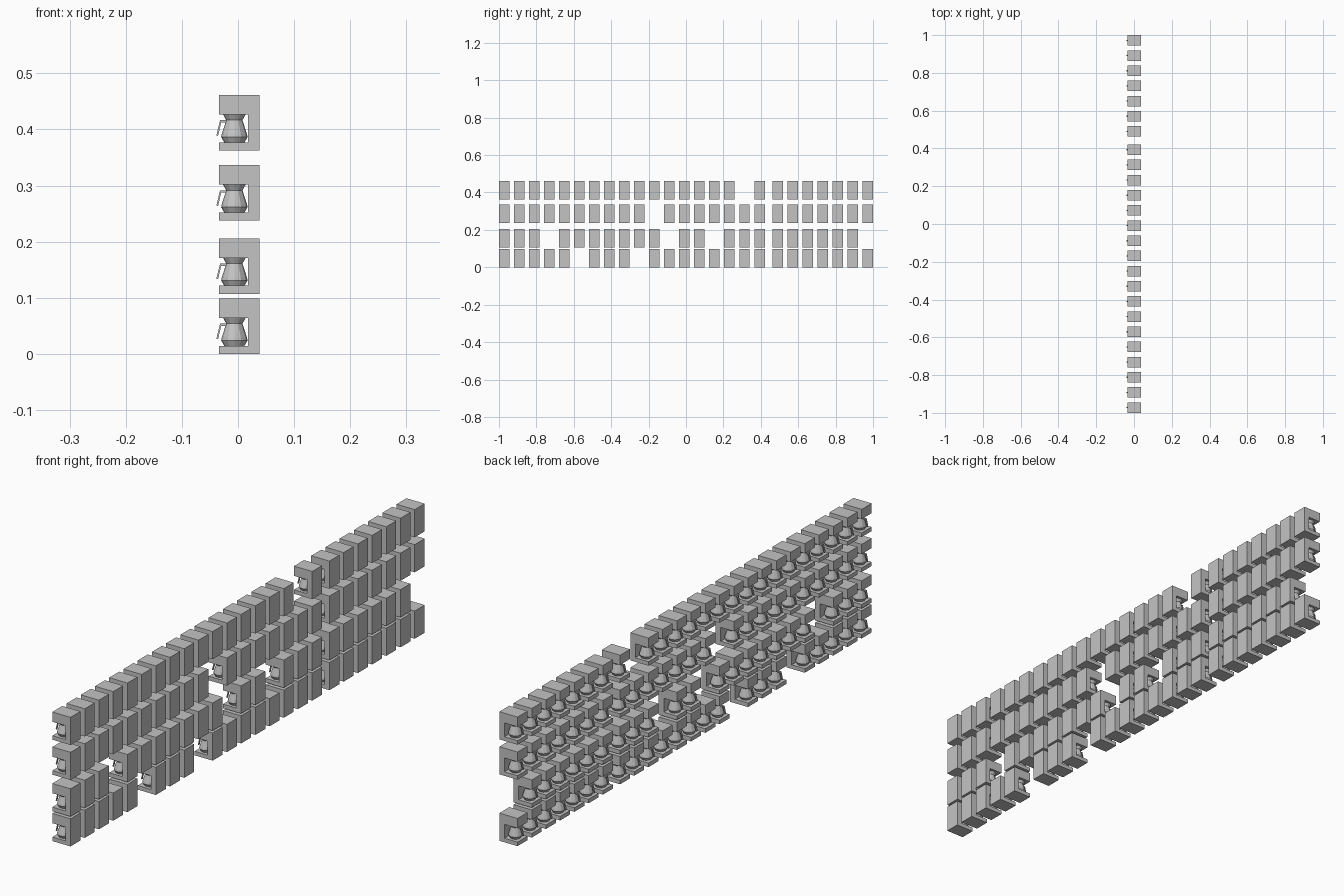
import bpy
import bmesh

if "Cube" in bpy.data.objects:
    bpy.data.objects.remove(bpy.data.objects["Cube"], do_unlink=True)

# Single grey finish
grey = bpy.data.materials.new("plain grey")
grey.use_nodes = True
tone = (0.55, 0.55, 0.55, 1)
grey.diffuse_color = tone
grey.node_tree.nodes["Principled BSDF"].inputs["Base Color"].default_value = tone

WIDTH, HEIGHT = 0.056, 0.099
JUG_X = -0.0065


def finish(bm, name):
    bmesh.ops.recalc_face_normals(bm, faces=bm.faces)
    mesh = bpy.data.meshes.new(name)
    bm.to_mesh(mesh)
    bm.free()
    mesh.materials.append(grey)
    return mesh


def extruded(name, outline, width):
    """Side outline in x and z, extruded evenly about y = 0."""
    bm = bmesh.new()
    face = bm.faces.new([bm.verts.new((x, -width / 2, z)) for x, z in outline])
    new = bmesh.ops.extrude_face_region(bm, geom=[face])["geom"]
    verts = [v for v in new if isinstance(v, bmesh.types.BMVert)]
    bmesh.ops.translate(bm, verts=verts, vec=(0, width, 0))
    return finish(bm, name)


def turned(name, profile, sides):
    """Stacked cone sections following a radius and height profile."""
    bm = bmesh.new()
    for (r1, z1), (r2, z2) in zip(profile, profile[1:]):
        cone = bmesh.ops.create_cone(bm, segments=sides, radius1=r1, radius2=r2,
                                     depth=z2 - z1, cap_ends=False)
        bmesh.ops.translate(bm, verts=cone["verts"], vec=(JUG_X, 0, (z1 + z2) / 2))
    bmesh.ops.remove_doubles(bm, verts=bm.verts, dist=0.0001)
    bmesh.ops.holes_fill(bm, edges=bm.edges)
    return finish(bm, name)


# C-shaped housing: base, back column and overhanging top
housing = extruded("housing", [
    (-0.034, 0), (0.038, 0), (0.038, HEIGHT), (-0.034, HEIGHT),
    (-0.034, 0.064), (0.018, 0.064), (0.018, 0.0145), (-0.034, 0.0145)], WIDTH)

# Filter funnel flowing into the jug
jug = turned("jug", [(0.018, 0.0145), (0.0235, 0.024), (0.0225, 0.029),
                     (0.0145, 0.054), (0.020, 0.064)], 12)

# Bent strap handle
handle = extruded("handle", [
    (-0.020, 0.054), (-0.032, 0.054), (-0.0385, 0.027), (-0.0355, 0.026),
    (-0.030, 0.050), (-0.020, 0.050)], 0.006)

# Machines on four shelf levels, with some places left empty
PITCH, COLUMNS, GAP_AFTER = 0.0803, 25, 17
GAP = 2 - WIDTH - (COLUMNS - 1) * PITCH
levels = [(0, {5, 9}), (0.107, {3, 11, 14, 24}), (0.2375, {10}), (0.3625, {16})]

for level, (z, empty) in enumerate(levels):
    for column in range(COLUMNS):
        if column in empty:
            continue
        y = -1 + WIDTH / 2 + column * PITCH + (GAP if column > GAP_AFTER else 0)
        for mesh in (housing, jug, handle):
            part = bpy.data.objects.new(f"{mesh.name}_{level}_{column}", mesh)
            part.location = (0, y, z)
            bpy.context.collection.objects.link(part)
